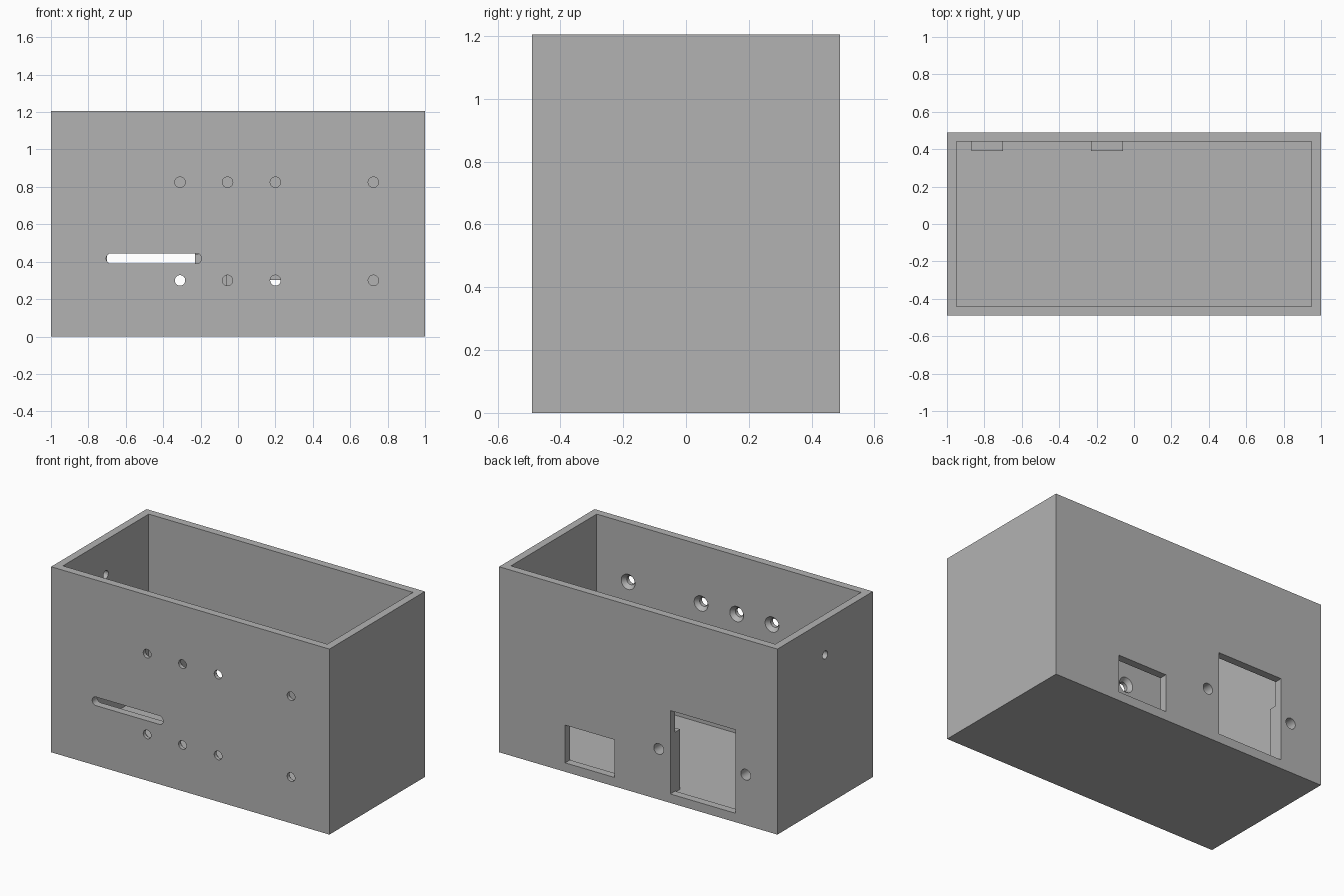
import bpy, bmesh, math
from mathutils import Matrix, Vector

cube = bpy.data.objects.get("Cube")
if cube:
    bpy.data.objects.remove(cube, do_unlink=True)

grey = bpy.data.materials.new("plain grey")
grey.use_nodes = True
COLOUR = (0.45, 0.45, 0.45, 1)
grey.diffuse_color = COLOUR
grey.node_tree.nodes["Principled BSDF"].inputs["Base Color"].default_value = COLOUR

W, D, H, T = 1.0, 0.49, 1.205, 0.05   # half width, half depth, height, wall
INNER = D - T


def finish(bm, name):
    bmesh.ops.recalc_face_normals(bm, faces=bm.faces)
    mesh = bpy.data.meshes.new(name)
    bm.to_mesh(mesh)
    bm.free()
    mesh.materials.append(grey)
    obj = bpy.data.objects.new(name, mesh)
    bpy.context.collection.objects.link(obj)
    return obj


def box(name, lo, hi):
    lo, hi = Vector(lo), Vector(hi)
    bm = bmesh.new()
    bmesh.ops.create_cube(bm, size=1)
    for v in bm.verts:
        v.co = Vector([hi[i] if v.co[i] > 0 else lo[i] for i in range(3)])
    return finish(bm, name)


def bore(name, x, z, y0, y1, r0, r1=None):
    """Round cutter along y, optionally tapered from r0 to r1."""
    bm = bmesh.new()
    place = Matrix.Translation((x, (y0 + y1) / 2, z)) @ Matrix.Rotation(-math.pi / 2, 4, "X")
    bmesh.ops.create_cone(bm, cap_ends=True, segments=32, radius1=r0,
                          radius2=r0 if r1 is None else r1, depth=y1 - y0, matrix=place)
    return finish(bm, name)


def slot(name, x0, x1, z, r, y0, y1):
    """Round-ended slot cutter along y."""
    bm = bmesh.new()
    verts = []
    for cx, start in ((x1 - r, -math.pi / 2), (x0 + r, math.pi / 2)):
        for i in range(17):
            a = start + math.pi * i / 16
            verts.append(bm.verts.new((cx + r * math.cos(a), y0, z + r * math.sin(a))))
    face = bm.faces.new(verts)
    out = bmesh.ops.extrude_face_region(bm, geom=[face])
    moved = [g for g in out["geom"] if isinstance(g, bmesh.types.BMVert)]
    bmesh.ops.translate(bm, verts=moved, vec=(0, y1 - y0, 0))
    return finish(bm, name)


def cut(obj, cutter):
    cutter.hide_render = True
    mod = obj.modifiers.new("cut", "BOOLEAN")
    mod.operation, mod.solver, mod.object = "DIFFERENCE", "EXACT", cutter
    bpy.context.view_layer.objects.active = obj
    bpy.ops.object.modifier_apply(modifier=mod.name)
    bpy.data.objects.remove(cutter, do_unlink=True)


# Open-topped enclosure
shell = box("enclosure", (-W, -D, 0), (W, D, H))
cut(shell, box("cavity", (T - W, -INNER, T), (W - T, INNER, H + 0.1)))

# Front wall: two rows of holes countersunk from inside, and a long slot
for z in (0.3, 0.825):
    for x in (-0.31, -0.056, 0.2, 0.724):
        cut(shell, bore("hole", x, z, -D - 0.05, -INNER + 0.05, 0.028))
        cut(shell, bore("countersink", x, z, -D + 0.022, -INNER + 0.003, 0.026, 0.052))
cut(shell, slot("slot", -0.705, -0.195, 0.417, 0.028, -D - 0.05, -INNER + 0.05))

# Back wall: small and large rectangular openings
for x0, x1, top in ((0.17, 0.525, 0.303), (-0.7, -0.23, 0.6)):
    cut(shell, box("opening", (x0, INNER - 0.03, 0.058), (x1, D + 0.05, top)))

# Mounting blocks beside the large opening, bored through with the wall
for name, x0, x1, hole in (("left_mount_block", -0.23, -0.06, -0.147),
                           ("right_mount_block", -0.87, -0.7, -0.772)):
    block = box(name, (x0, INNER - 0.05, T), (x1, INNER, 0.44))
    for part in (shell, block):
        cut(part, bore("screw_hole", hole, 0.328, INNER - 0.1, D + 0.05, 0.035))

# Cable hole in the right side wall
side = bore("side_hole", 0, 0.98, -0.1, 0.1, 0.026)
side.matrix_world = Matrix.Translation((-W, 0, 0)) @ Matrix.Rotation(math.pi / 2, 4, "Z")
bpy.context.view_layer.update()
cut(shell, side)

# Smooth bores, sharp edges
for obj in bpy.context.collection.objects:
    obj.select_set(obj.type == "MESH" and grey.name in obj.data.materials)
bpy.context.view_layer.objects.active = shell
bpy.ops.object.shade_smooth_by_angle(angle=math.radians(30))
